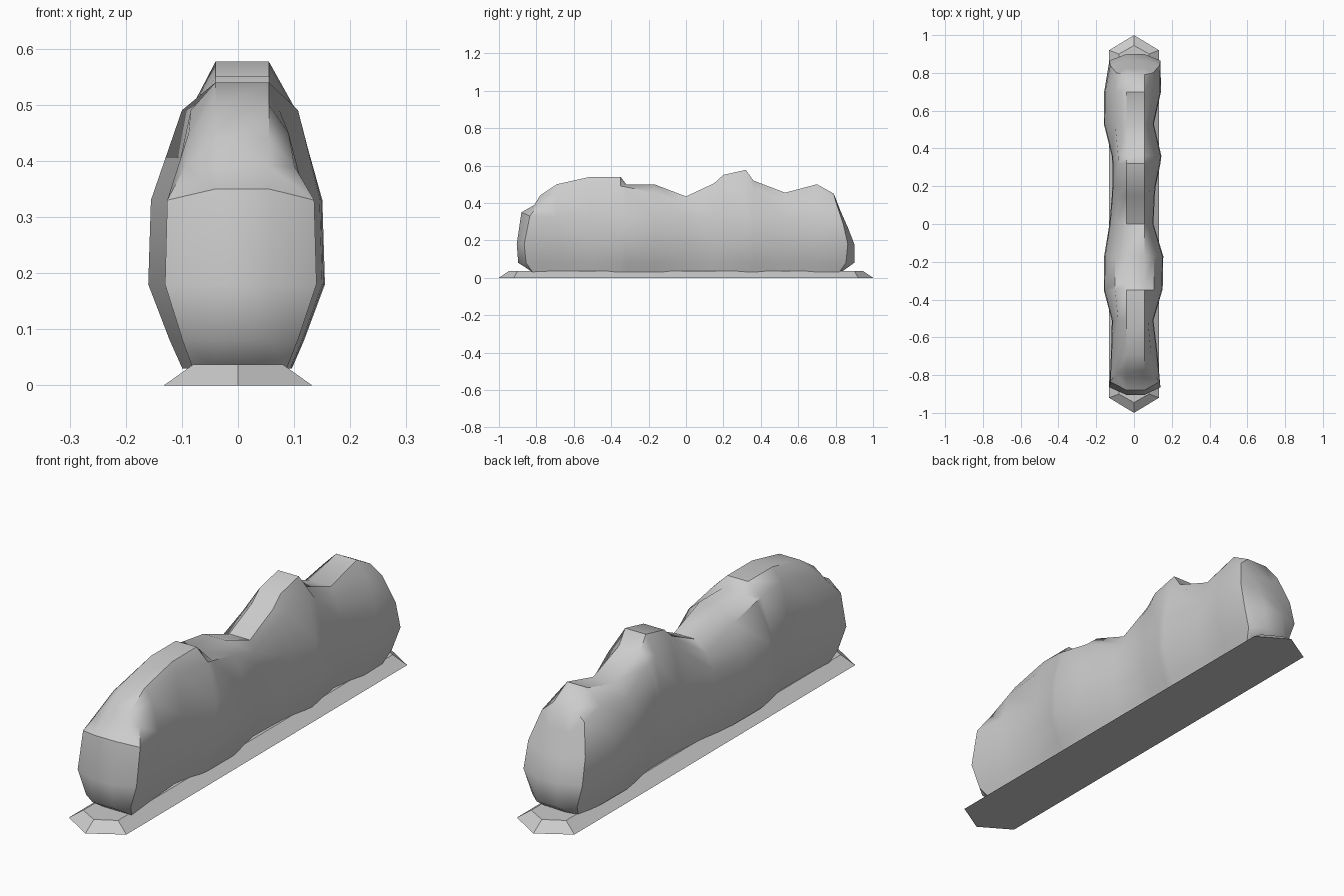
import bpy, bmesh, math

if "Cube" in bpy.data.objects:
    bpy.data.objects.remove(bpy.data.objects["Cube"])


def make(name, bm, smooth=False):
    bmesh.ops.remove_doubles(bm, verts=bm.verts, dist=0.0005)
    bmesh.ops.recalc_face_normals(bm, faces=bm.faces)
    me = bpy.data.meshes.new(name)
    bm.to_mesh(me)
    bm.free()
    ob = bpy.data.objects.new(name, me)
    bpy.context.collection.objects.link(ob)
    if smooth:
        bpy.ops.object.select_all(action='DESELECT')
        ob.select_set(True)
        bpy.context.view_layer.objects.active = ob
        bpy.ops.object.shade_smooth_by_angle(angle=math.radians(40))
    return ob


def bridge(bm, rows):
    for a, b in zip(rows, rows[1:]):
        n = len(a)
        for i in range(n):
            bm.faces.new((a[i], a[(i + 1) % n], b[(i + 1) % n], b[i]))


# Base: bevelled hexagonal slab
bm = bmesh.new()
rows = []
for hx, ty, cy, z in ((0.132, 1.0, 0.92, 0), (0.08, 0.945, 0.90, 0.037)):
    rows.append([bm.verts.new((x, y, z)) for x, y in
                 ((0, -ty), (hx, -cy), (hx, cy), (0, ty), (-hx, cy), (-hx, -cy))])
bridge(bm, rows)
bm.faces.new(rows[0])
bm.faces.new(rows[1])
make("base", bm)

# Hedge stations: y, left half width, right half width, ridge z, shoulder z
STATIONS = [
    (-0.78, .130, .140, .44, .39),
    (-0.69, .122, .125, .50, .45),
    (-0.51, .117, .103, .54, .49),
    (-0.35, .160, .150, .54, .49),
    (-0.32, .160, .153, .50, .485),
    (-0.17, .158, .155, .50, .455),
    (0.00, .130, .103, .435, .39),
    (0.15, .117, .110, .505, .46),
    (0.20, .115, .115, .55, .485),
    (0.32, .115, .140, .577, .495),
    (0.36, .117, .145, .52, .48),
    (0.53, .160, .105, .455, .41),
    (0.70, .158, .143, .50, .44),
    (0.79, .130, .140, .45, .41),
]
# Levels: z (None = from station), width scale,
# then y of corner and middle at the front end, and at the back end
LEVELS = [
    (.03, .62, -.82, -.82, .82, .83),
    (.08, .76, -.855, -.897, .855, .9),
    (.18, 1.0, -.865, -.905, .865, .9),
    (.33, .97, -.835, -.88, .84, .865),
    (None, .72, -.79, -.81, .80, .825),
    (None, 0, -.78, -.78, .79, .79),
]
MID_Z = {3: (.35, .27), 4: (.39, .36), 5: (.44, .45)}

bm = bmesh.new()
rows = []
last = len(STATIONS) - 1
for k, (z0, scale, fc, fm, bc, bmid) in enumerate(LEVELS):
    left, right = [], []
    for i, (y, lw, rw, top, sh) in enumerate(STATIONS):
        yy = fc if i == 0 else bc if i == last else y
        z = z0 if z0 else (sh if k == 4 else top)
        if k == 3 and i == last:
            z = .29
        xl, xr = (-.04, .055) if k == 5 else (-lw * scale, rw * scale)
        if k == 4:
            xl, xr = max(xl, -.10), min(xr, .107)
        left.append(bm.verts.new((xl, yy, z)))
        right.append(bm.verts.new((xr, yy, z)))
    # middle points that round out the two ends
    zf, zb = MID_Z.get(k, (z0, z0))
    front = [bm.verts.new((x, fm, zf)) for x in (.055, -.04)]
    back = [bm.verts.new((x, bmid, zb)) for x in (-.04, .055)]
    rows.append(left + back + right[::-1] + front)
    if k in (0, 5):
        for i in range(last):
            bm.faces.new((left[i], left[i + 1], right[i + 1], right[i]))
        if k == 0:
            bm.faces.new((left[0], right[0], front[0], front[1]))
            bm.faces.new((left[-1], right[-1], back[1], back[0]))
bridge(bm, rows)
make("hedge", bm, smooth=True)
